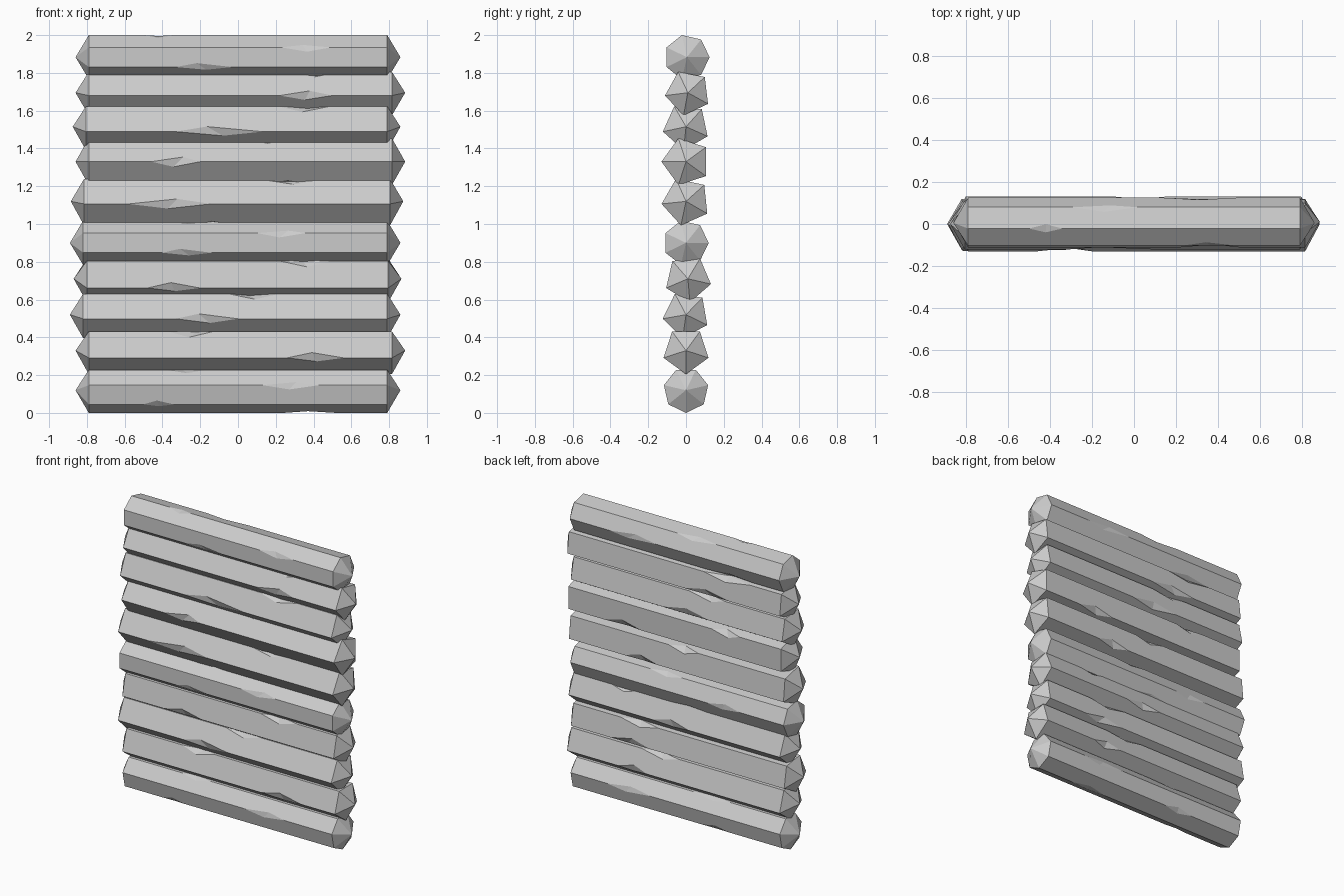
import bpy, bmesh, math, random
from mathutils import Vector

if "Cube" in bpy.data.objects:
    bpy.data.objects.remove(bpy.data.objects["Cube"], do_unlink=True)

random.seed(4)

grey = bpy.data.materials.new("plain_grey")
grey.use_nodes = True
GREY = (0.6, 0.6, 0.6, 1)
grey.diffuse_color = GREY
grey.node_tree.nodes["Principled BSDF"].inputs["Base Color"].default_value = GREY


def make_log(name, sides, phase, radius, y, z, left, right, chips):
    """Faceted log along x with pointed ends and one chip per long edge.
    chips maps an edge index to (centre x, half length)."""
    bm = bmesh.new()
    corner = []
    for k in range(sides):
        a = math.radians(phase + 360 * k / sides)
        corner.append(Vector((0, y + radius * math.cos(a), z + radius * math.sin(a))))
    x0, x1 = left + 0.07, right - 0.07

    def point(x, base):
        return bm.verts.new((x, base.y, base.z))

    # Corner rings and the chip cut into each long edge
    start = [point(x0, c) for c in corner]
    end = [point(x1, c) for c in corner]
    chip = []
    for k, c in enumerate(corner):
        centre, half = chips.get(k, (random.uniform(-0.42, 0.42), random.uniform(0.1, 0.18)))
        before, after = corner[k - 1], corner[(k + 1) % sides]
        shift = random.uniform(-0.3, 0.3) * half
        a, b = point(centre - half, c), point(centre + half, c)
        low = point(centre + shift, c.lerp(before, 0.2))
        high = point(centre - shift * 0.3, c.lerp(after, 0.22))
        bm.faces.new((a, low, high))
        bm.faces.new((b, high, low))
        chip.append((a, low, high, b))

    # Long sides run around the chips; the ends are shallow cones
    tip0 = bm.verts.new((left, y, z))
    tip1 = bm.verts.new((right, y, z))
    for k in range(sides):
        j = (k + 1) % sides
        a, _, high, b = chip[k]
        c, low, _, d = chip[j]
        bm.faces.new((start[k], a, high, b, end[k], end[j], d, low, c, start[j]))
        bm.faces.new((tip0, start[k], start[j]))
        bm.faces.new((tip1, end[j], end[k]))
    bmesh.ops.recalc_face_normals(bm, faces=bm.faces)
    mesh = bpy.data.meshes.new(name)
    bm.to_mesh(mesh)
    bm.free()
    mesh.materials.append(grey)
    bpy.context.collection.objects.link(bpy.data.objects.new(name, mesh))


# Logs from the bottom up: sides, phase, radius, y, z, left tip, right tip, chips
LOGS = [
    (7, -90, 0.12, 0, 0.12, -0.86, 0.86, {0: (0.38, 0.14), 5: (0.28, 0.15), 6: (-0.42, 0.08)}),
    (5, -90, 0.125, 0, 0.33, -0.86, 0.885, {4: (0.41, 0.15), 3: (-0.25, 0.12)}),
    (5, -26, 0.125, 0, 0.52, -0.89, 0.86, {4: (-0.25, 0.18)}),
    (5, -13, 0.125, 0.01, 0.71, -0.87, 0.865, {3: (-0.34, 0.14), 2: (0.36, 0.14)}),
    (7, 0, 0.12, 0, 0.9, -0.89, 0.86, {3: (0.23, 0.13), 4: (-0.27, 0.13)}),
    (5, -30, 0.13, 0, 1.12, -0.885, 0.875, {3: (-0.36, 0.22), 2: (0.28, 0.18)}),
    (5, -36, 0.13, 0, 1.33, -0.86, 0.885, {3: (-0.33, 0.13), 4: (0.25, 0.15)}),
    (5, -24, 0.125, 0, 1.515, -0.875, 0.86, {3: (-0.1, 0.23), 2: (0.35, 0.14)}),
    (5, -29, 0.122, 0.01, 1.695, -0.86, 0.885, {3: (0.36, 0.14)}),
    (7, 0, 0.12, 0.005, 1.883, -0.86, 0.86, {2: (-0.42, 0.08), 3: (0.36, 0.13), 4: (-0.18, 0.15)}),
]
for i, spec in enumerate(LOGS, 1):
    make_log(f"wall_log_{i}", *spec)
